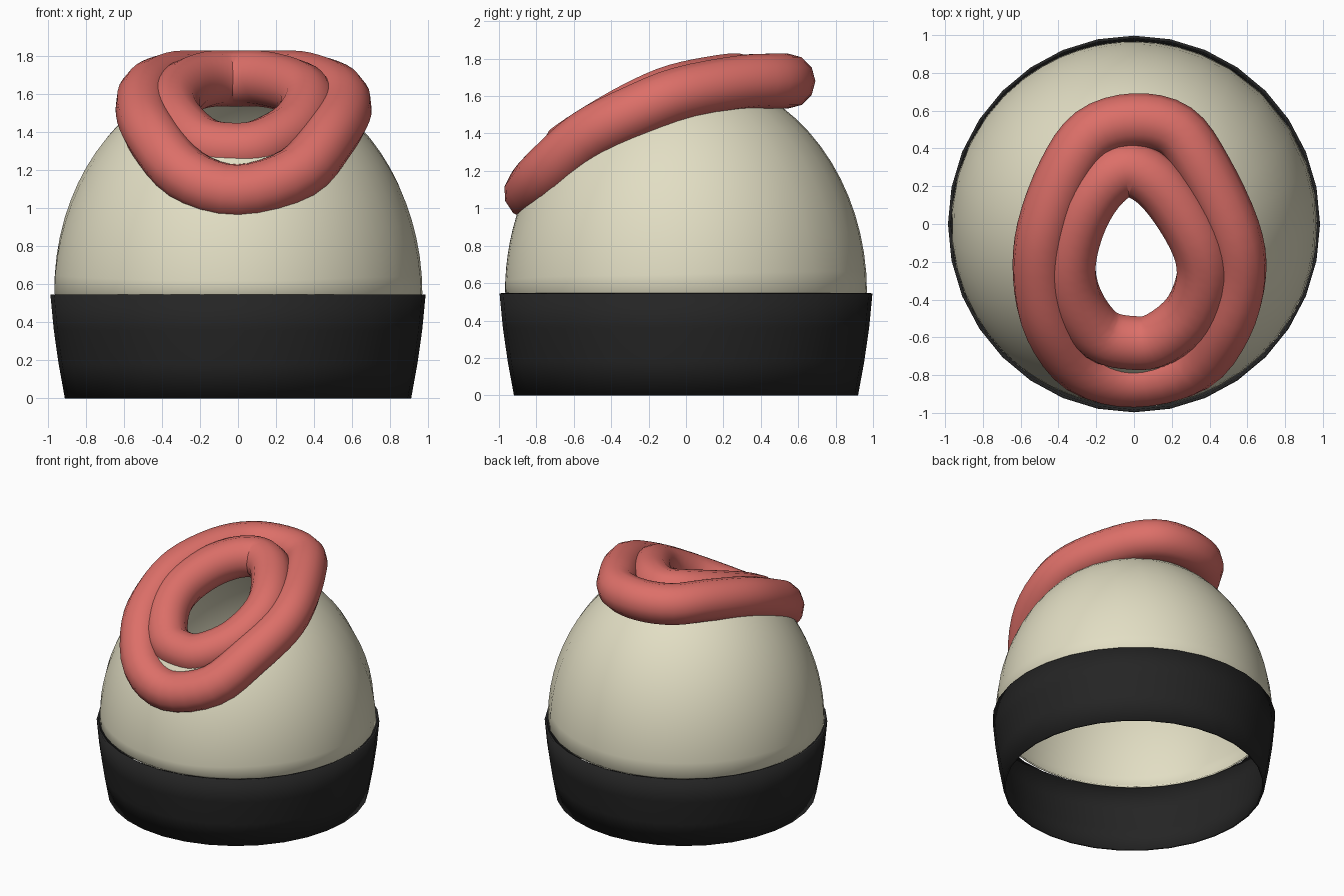
import bpy, bmesh, math
from mathutils import Vector

if "Cube" in bpy.data.objects:
    bpy.data.objects.remove(bpy.data.objects["Cube"])


def material(name, col):
    m = bpy.data.materials.new(name)
    m.diffuse_color = (*col, 1)
    m.use_nodes = True
    m.node_tree.nodes["Principled BSDF"].inputs["Base Color"].default_value = m.diffuse_color
    return m


BLACK = material("black", (0.018, 0.018, 0.018))
CREAM = material("cream", (0.76, 0.73, 0.55))
RED = material("red", (0.72, 0.16, 0.14))


def smooth_loop(pts, steps=4):
    """Closed Catmull-Rom curve through the points."""
    p = [Vector(q) for q in pts]
    n, out = len(p), []
    for i in range(n):
        a, b, c, d = p[i - 1], p[i], p[(i + 1) % n], p[(i + 2) % n]
        for k in range(steps):
            t = k / steps
            out.append(0.5 * (2 * b + (c - a) * t + (2 * a - 5 * b + 4 * c - d) * t ** 2
                              + (3 * b - a - 3 * c + d) * t ** 3))
    return out


def shell(name, rings, mat, thickness, angle):
    """Skin a stack of closed rings and give it thickness."""
    bm = bmesh.new()
    rows = [[bm.verts.new(v) for v in r] for r in rings]
    n = len(rows[0])
    for lo, hi in zip(rows, rows[1:]):
        for i in range(n):
            j = (i + 1) % n
            bm.faces.new((lo[i], lo[j], hi[j], hi[i]))
    bm.normal_update()
    f = max(bm.faces, key=lambda f: f.calc_center_median().xy.length)
    if f.normal.dot(f.calc_center_median() - Vector((0, 0, f.calc_center_median().z))) < 0:
        bmesh.ops.reverse_faces(bm, faces=bm.faces[:])
    me = bpy.data.meshes.new(name)
    bm.to_mesh(me)
    bm.free()
    ob = bpy.data.objects.new(name, me)
    bpy.context.collection.objects.link(ob)
    me.materials.append(mat)
    if thickness:
        s = ob.modifiers.new("thickness", 'SOLIDIFY')
        s.thickness, s.offset = thickness, -1
    bpy.ops.object.select_all(action='DESELECT')
    ob.select_set(True)
    bpy.context.view_layer.objects.active = ob
    bpy.ops.object.shade_smooth_by_angle(angle=math.radians(angle))
    return ob


def tube(name, path, radius, sides=16):
    cu = bpy.data.curves.new(name, 'CURVE')
    cu.dimensions = '3D'
    cu.bevel_depth, cu.bevel_resolution = radius, sides // 4
    sp = cu.splines.new('POLY')
    sp.points.add(len(path) - 1)
    for q, v in zip(sp.points, path):
        q.co = (*v, 1)
    sp.use_cyclic_u = sp.use_smooth = True
    cu.materials.append(RED)
    ob = bpy.data.objects.new(name, cu)
    bpy.context.collection.objects.link(ob)
    bpy.ops.object.select_all(action='DESELECT')
    ob.select_set(True)
    bpy.context.view_layer.objects.active = ob
    bpy.ops.object.convert(target='MESH')


# Tapered band, open at both ends
def circle(r, z, n=32):
    return [Vector((0.988 * r * math.sin(2 * math.pi * i / n),
                    r * math.cos(2 * math.pi * i / n), z)) for i in range(n)]


shell("band", [circle(0.92, 0), circle(0.953, 0.18), circle(0.979, 0.36), circle(0.997, 0.545)],
      BLACK, 0.015, 40)

# Two coiled rings resting on the crown
outer = [(0, .545, 1.68), (.22, .495, 1.68), (.37, .29, 1.67), (.52, -.03, 1.61),
         (.555, -.27, 1.515), (.485, -.53, 1.38), (.31, -.75, 1.18), (0, -.827, 1.085),
         (-.27, -.76, 1.17), (-.44, -.54, 1.37), (-.495, -.29, 1.505), (-.475, -.03, 1.61),
         (-.365, .27, 1.67), (-.22, .475, 1.68)]
inner = [(-.02, .29, 1.68), (.15, .19, 1.675), (.32, -.06, 1.625), (.37, -.26, 1.54),
         (.3, -.47, 1.42), (.14, -.605, 1.33), (0, -.63, 1.305), (-.18, -.585, 1.33),
         (-.31, -.41, 1.44), (-.345, -.2, 1.545), (-.28, .04, 1.63), (-.16, .22, 1.675)]
tube("outer_ring", smooth_loop(outer), 0.147)
tube("inner_ring", smooth_loop(inner), 0.147)

# Dome: swept over an ellipsoid from the base circle to the opening under the inner ring
R, H, Z0 = 0.968, 1.17, 0.55
centre = Vector((0.01, -0.17))
rim = []
for i, p in enumerate(inner):
    k = 0.88 if i == 4 else 1.07 if 5 <= i <= 8 else 1.0
    rim.append((*(centre + (Vector(p[:2]) - centre) * k), 0))
pairs = []
for e in smooth_loop(rim):
    d = (e.xy - centre).normalized()
    top = Vector((e.x / R, e.y / R, 0))
    top.z = math.sqrt(1 - top.length_squared)
    pairs.append((Vector((d.x, d.y, 0)), top))
rings = [[Vector((b.x * 0.945, b.y * 0.945, 0.525)) for b, _ in pairs]]
N = 14
for k in range(N + 1):
    row = []
    for b, t in pairs:
        a = b.angle(t)
        u = (b * math.sin((1 - k / N) * a) + t * math.sin(k / N * a)) / math.sin(a)
        row.append(Vector((u.x * R, u.y * R, Z0 + u.z * H)))
    rings.append(row)
shell("dome", rings, CREAM, 0.012, 60)
